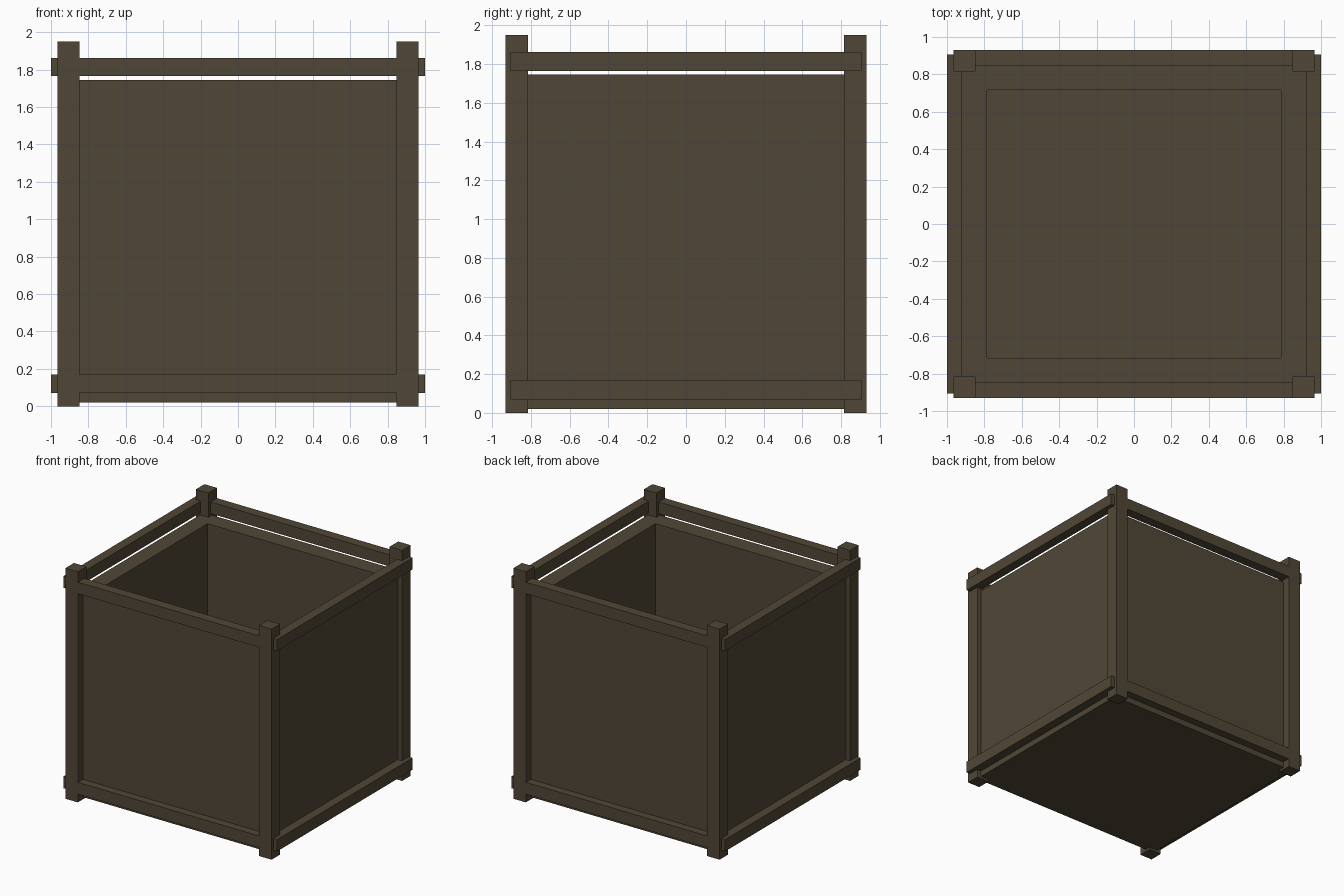
import bpy, bmesh

if "Cube" in bpy.data.objects:
    bpy.data.objects.remove(bpy.data.objects["Cube"])

# Single dark weathered wood colour
wood = bpy.data.materials.new("dark_wood")
wood.diffuse_color = (0.080, 0.063, 0.037, 1.0)
wood.use_nodes = True
wood.node_tree.nodes["Principled BSDF"].inputs["Base Color"].default_value = wood.diffuse_color


def finish(name, bm):
    bmesh.ops.recalc_face_normals(bm, faces=bm.faces)
    mesh = bpy.data.meshes.new(name)
    bm.to_mesh(mesh)
    bm.free()
    mesh.materials.append(wood)
    obj = bpy.data.objects.new(name, mesh)
    bpy.context.collection.objects.link(obj)
    return obj


def add_box(bm, x, y, z):
    """Add a box from (min, max) ranges and return its faces."""
    verts = bmesh.ops.create_cube(bm, size=1)["verts"]
    for v in verts:
        v.co = [lo + (c + 0.5) * (hi - lo) for c, (lo, hi) in zip(v.co, (x, y, z))]
    return list({f for v in verts for f in v.link_faces})


def box(name, x, y, z):
    bm = bmesh.new()
    add_box(bm, x, y, z)
    return finish(name, bm)


# Open tub: the top face is shrunk to the rim opening and pushed down to the floor
OUT_X, OUT_Y, IN_X, IN_Y = 0.925, 0.863, 0.787, 0.717
bm = bmesh.new()
faces = add_box(bm, (-OUT_X, OUT_X), (-OUT_Y, OUT_Y), (0.02, 1.745))
top = max(faces, key=lambda f: f.calc_center_median().z)
bmesh.ops.inset_region(bm, faces=[top], thickness=0.1)
for v in top.verts:
    v.co.x = IN_X if v.co.x > 0 else -IN_X
    v.co.y = IN_Y if v.co.y > 0 else -IN_Y
floor = bmesh.ops.extrude_discrete_faces(bm, faces=[top])["faces"][0]
for v in floor.verts:
    v.co.z = 0.16
finish("planter_tub", bm)

# Corner posts
for sx, x in (("left", (-0.965, -0.848)), ("right", (0.848, 0.965))):
    for sy, y in (("front", (-0.93, -0.815)), ("back", (0.815, 0.93))):
        box(f"{sy}_{sx}_post", x, y, (0, 1.95))

# Lower and upper rails: flush between posts at front and back, overlaid at the sides
for level, z in (("lower", (0.07, 0.17)), ("upper", (1.765, 1.863))):
    for side, y in (("front", (-0.93, -0.846)), ("back", (0.846, 0.93))):
        box(f"{level}_{side}_rail", (-0.848, 0.848), y, z)
    for side, x in (("left", (-1.0, -0.92)), ("right", (0.92, 1.0))):
        box(f"{level}_{side}_rail", x, (-0.905, 0.905), z)
